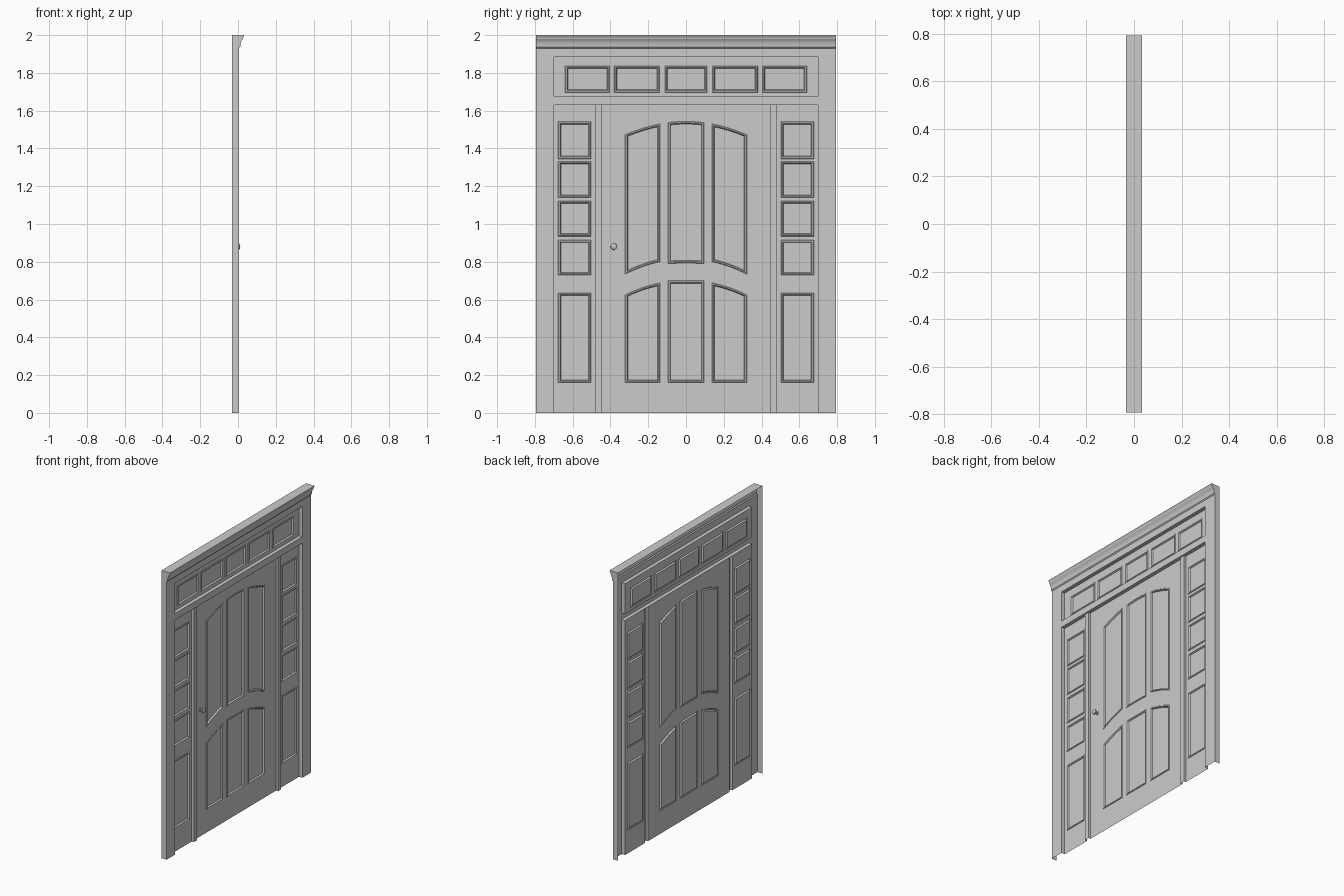
import bpy, bmesh, math
from mathutils import Matrix, Vector

if "Cube" in bpy.data.objects:
    bpy.data.objects.remove(bpy.data.objects["Cube"])

BACK, CASE, LEAF, POST = -0.033, 0.006, -0.020, -0.004   # depths along x
W, H = 0.793, 2.0
OPEN_Y, OPEN_Z = 0.698, 1.63


def finish(bm, name, smooth=False):
    me = bpy.data.meshes.new(name)
    bm.to_mesh(me)
    bm.free()
    ob = bpy.data.objects.new(name, me)
    bpy.context.collection.objects.link(ob)
    if smooth:
        bpy.context.view_layer.objects.active = ob
        ob.select_set(True)
        bpy.ops.object.shade_smooth_by_angle(angle=math.radians(35))
        ob.select_set(False)
    return ob


def ring(bm, pts, x):
    return [bm.verts.new((x, y, z)) for y, z in pts]


def bridge(bm, a, b, closed=True):
    n = len(a)
    for i in range(n if closed else n - 1):
        j = (i + 1) % n
        bm.faces.new((a[i], a[j], b[j], b[i]))


def sheet(bm, loops):
    """Flat face bounded by the first loop, with the others as holes."""
    edges = []
    for lp in loops:
        for i, v in enumerate(lp):
            e = (v, lp[(i + 1) % len(lp)])
            edges.append(bm.edges.get(e) or bm.edges.new(e))
    bmesh.ops.triangle_fill(bm, edges=edges, use_beauty=True, normal=(1, 0, 0))


def rect(y0, y1, z0, z1):
    return [(y0, z0), (y1, z0), (y1, z1), (y0, z1)]


def outline(p, d):
    """Panel outline inset by d; kb and kt bow the bottom and top edges."""
    y0, y1, z0, z1, kb, kt = p
    y0, y1 = y0 + d, y1 - d
    def edge(k, z):
        n = 8 if k else 1
        ys = [y0 + (y1 - y0) * i / n for i in range(n + 1)]
        return [(y, z - k * y * y) for y in ys]
    return edge(kb, z0 + d) + edge(kt, z1 - d)[::-1]


# moulding profile: inset, height above the leaf
MOULD = [(0, 0), (0.003, 0.004), (0.009, 0.004), (0.014, -0.006), (0.019, -0.006)]


def panelled(name, bounds, panels):
    bm = bmesh.new()
    loops = [ring(bm, rect(*bounds), LEAF)]
    for p in panels:
        rings = [ring(bm, outline(p, d), LEAF + h) for d, h in MOULD]
        loops.append(rings[0])
        for a, b in zip(rings, rings[1:]):
            bridge(bm, a, b)
        bm.faces.new(rings[-1])
    sheet(bm, loops)
    return finish(bm, name)


# Casing: front face, outer sides and opening returns
TRANSOM = (-0.698, 0.698, 1.675, 1.885)
bm = bmesh.new()
shape = [(-W, 0), (-OPEN_Y, 0), (-OPEN_Y, OPEN_Z), (OPEN_Y, OPEN_Z),
         (OPEN_Y, 0), (W, 0), (W, 1.93), (-W, 1.93)]
outer = ring(bm, shape, CASE)
hole = ring(bm, rect(*TRANSOM), CASE)
sheet(bm, [outer, hole])
bridge(bm, hole, ring(bm, rect(*TRANSOM), LEAF))
bridge(bm, outer[1:5], ring(bm, shape[1:5], LEAF), False)
for i, j in ((0, 7), (6, 5)):
    b = ring(bm, [shape[i], shape[j]], BACK)
    bm.faces.new((outer[i], outer[j], b[1], b[0]))
bmesh.ops.recalc_face_normals(bm, faces=bm.faces[:])
finish(bm, "door_casing")

# Cornice: moulded profile swept across the width, open at the back
prof = [(BACK, 1.93), (CASE, 1.93), (0.012, 1.937), (0.013, 1.95), (0.017, 1.965),
        (0.023, 1.976), (0.026, 1.98), (0.027, 1.986), (0.033, 1.998),
        (0.033, H), (BACK, H)]
bm = bmesh.new()
a, b = [[bm.verts.new((x, y, z)) for x, z in prof] for y in (-W, W)]
bridge(bm, a[1:], b[1:], False)
bm.faces.new(a)
bm.faces.new(b[::-1])
bmesh.ops.recalc_face_normals(bm, faces=bm.faces[:])
finish(bm, "cornice")

# Transom with five panels
cols = [(-0.64, -0.405), (-0.38, -0.14), (-0.112, 0.112), (0.14, 0.38), (0.405, 0.64)]
panelled("transom", TRANSOM, [(y0, y1, 1.697, 1.837, 0, 0) for y0, y1 in cols])

# Sidelights and posts, mirrored left and right
rows = [(0.16, 0.635), (0.73, 0.915), (0.935, 1.122), (1.14, 1.332), (1.345, 1.542)]
for s, side in ((-1, "left"), (1, "right")):
    y0, y1 = sorted((s * 0.48, s * OPEN_Y))
    p0, p1 = sorted((s * 0.503, s * 0.677))
    panelled("sidelight_" + side, (y0, y1, 0, OPEN_Z),
             [(p0, p1, z0, z1, 0, 0) for z0, z1 in rows])
    q0, q1 = sorted((s * 0.447, s * 0.48))
    sec = [(LEAF, q0), (POST, q0), (POST, q1), (LEAF, q1)]
    bm = bmesh.new()
    lo, hi = [[bm.verts.new((x, y, z)) for x, y in sec] for z in (0, OPEN_Z)]
    bridge(bm, lo, hi, False)
    finish(bm, "post_" + side)

# Door leaf with six panels following an arch
leaf = []
for y0, y1 in ((-0.322, -0.137), (0.137, 0.322)):
    leaf += [(y0, y1, 0.815, 1.543, 0.78, 0.68), (y0, y1, 0.16, 0.703, 0, 0.75)]
leaf += [(-0.095, 0.095, 0.793, 1.543, 0.3, 0.68), (-0.095, 0.095, 0.16, 0.7, 0, 0)]
panelled("door_leaf", (-0.447, 0.447, 0, OPEN_Z), leaf)

# Knob: lathed rosette, stem and ball
knob = [(0.013, LEAF), (0.013, -0.016), (0.006, -0.014), (0.006, -0.006), (0.013, -0.003),
        (0.017, 0.002), (0.016, 0.007), (0.010, 0.011), (0, 0.012)]
bm = bmesh.new()
vs = [bm.verts.new((x, r, 0)) for r, x in knob]
es = [bm.edges.new(e) for e in zip(vs, vs[1:])]
bmesh.ops.spin(bm, geom=vs + es, cent=(0, 0, 0), axis=(1, 0, 0),
               angle=2 * math.pi, steps=20, use_merge=True)
bmesh.ops.remove_doubles(bm, verts=bm.verts[:], dist=1e-5)
bmesh.ops.recalc_face_normals(bm, faces=bm.faces[:])
bmesh.ops.translate(bm, verts=bm.verts[:], vec=(0, -0.382, 0.88))
finish(bm, "door_knob", smooth=True)
